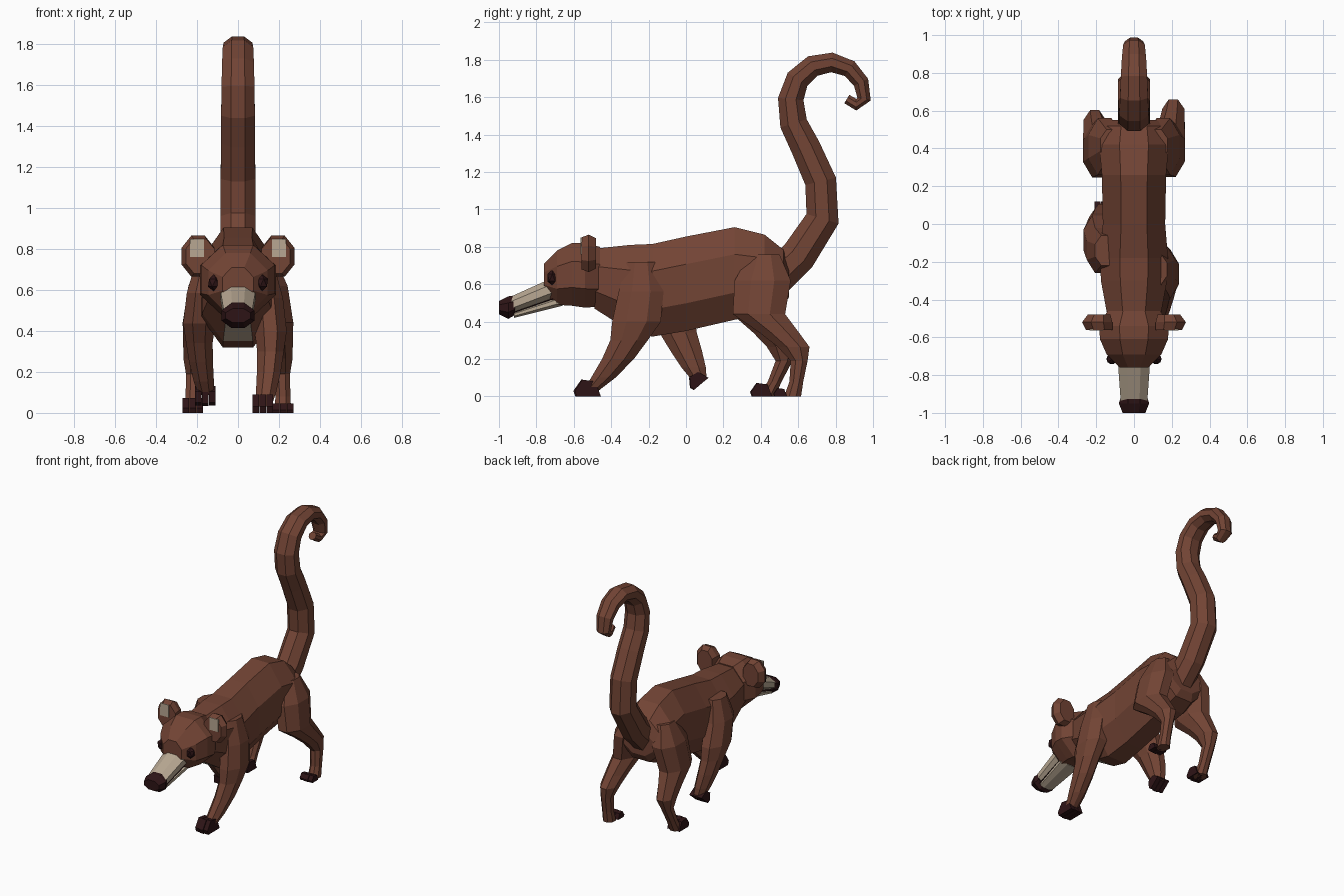
import bpy, bmesh
from math import sin, cos, pi, atan2
from mathutils import Matrix, Vector

cube = bpy.data.objects.get("Cube")
if cube:
    bpy.data.objects.remove(cube, do_unlink=True)


def material(name, *rgb):
    mat = bpy.data.materials.new(name)
    mat.use_nodes = True
    mat.diffuse_color = (*rgb, 1)
    shader = mat.node_tree.nodes["Principled BSDF"]
    shader.inputs["Base Color"].default_value = mat.diffuse_color
    shader.inputs["Roughness"].default_value = .9
    return mat


BROWN = material("brown fur", .17, .058, .035)
CREAM = material("cream fur", .48, .39, .29)
DARK = material("dark skin", .027, .007, .008)
UPRIGHT = pi / 2


def finish(name, bm, *materials):
    bmesh.ops.recalc_face_normals(bm, faces=bm.faces)
    mesh = bpy.data.meshes.new(name)
    bm.to_mesh(mesh)
    bm.free()
    for mat in materials:
        mesh.materials.append(mat)
    obj = bpy.data.objects.new(name, mesh)
    bpy.context.collection.objects.link(obj)
    return obj


def skin(name, rings, *materials):
    """Join a row of point loops into one closed flat-faced part."""
    bm = bmesh.new()
    loops = [[bm.verts.new(point) for point in ring] for ring in rings]
    for lower, upper in zip(loops, loops[1:]):
        for k in range(len(lower)):
            bm.faces.new((lower[k - 1], lower[k], upper[k], upper[k - 1]))
    bm.faces.new(loops[0])
    bm.faces.new(loops[-1])
    return finish(name, bm, *materials)


def ring(centre, width, depth, tilt=UPRIGHT, sides=8):
    """Flat-topped polygon of given half width and half depth, tilted about x."""
    turn = Matrix.Rotation(tilt, 3, "X")
    fit = 1 / cos(pi / sides)
    points = []
    for k in range(sides):
        angle = 2 * pi * (k + .5) / sides
        offset = Vector((width * fit * cos(angle), depth * fit * sin(angle), 0))
        points.append(Vector(centre) + turn @ offset)
    return points


def trunk(name, rows, *materials):
    """Part along y, from rows of position, underside, top and half width."""
    rings = [ring((0, y, (low + high) / 2), width, (high - low) / 2)
             for y, low, high, width in rows]
    return skin(name, rings, *materials)


# Body, with a cream throat on the lowest front faces
body = trunk("body", [(-.49, .47, .79, .14), (-.3, .35, .81, .175), (-.18, .32, .815, .18),
                      (0, .35, .855, .165), (.26, .41, .905, .17), (.42, .44, .865, .185),
                      (.52, .48, .785, .165), (.55, .53, .7, .12)], BROWN, CREAM)
for face in body.data.polygons:
    if face.normal.z < -.6 and abs(face.center.x) < .03 and face.center.y < -.33:
        face.material_index = 1

# Head, muzzle, jaw and nose
trunk("head", [(-.46, .48, .8, .14), (-.54, .475, .82, .185), (-.61, .485, .82, .18),
               (-.69, .49, .78, .145), (-.76, .55, .71, .075)], BROWN)
trunk("muzzle", [(-.69, .53, .645, .088), (-.945, .44, .53, .07)], CREAM)
trunk("lower_jaw", [(-.66, .485, .545, .075), (-.92, .42, .452, .052)], CREAM)
trunk("mouth_line", [(-.7, .522, .53, .065), (-.93, .443, .45, .055)], DARK)
trunk("nose", [(-.915, .435, .54, .07), (-.95, .415, .535, .08), (-1, .44, .51, .06)], DARK)

# Ears and eyes, mirrored
for side, mirror in ("left", 1), ("right", -1):
    skin(side + "_ear", [ring((mirror * .185, -.56, .765), .07, .085),
                         ring((mirror * .195, -.52, .765), .08, .1),
                         ring((mirror * .185, -.48, .765), .06, .08)], BROWN)
    skin(side + "_inner_ear", [ring((mirror * .2, y, .805), .035, .045, sides=4)
                               for y in (-.565, -.557)], CREAM)
    bm = bmesh.new()
    place = (Matrix.Translation((mirror * .117, -.715, .635))
             @ Matrix.Diagonal((.033, .03, .042, 1)))
    bmesh.ops.create_icosphere(bm, subdivisions=1, radius=1, matrix=place)
    finish(side + "_eye", bm, DARK)

# Tail: an S-bend running into a shrinking curl, thinner towards the tip
path = [(.46, .62), (.6, .75), (.73, .95), (.72, 1.15), (.64, 1.33), (.575, 1.46)]
for k in range(7):
    angle, radius = pi - k * pi / 6, .22 - .008 * k
    path.append((.78 + radius * cos(angle), 1.59 + radius * sin(angle)))
path += [(.91, 1.56), (.86, 1.59)]
rings = []
last = len(path) - 1
for k, (y, z) in enumerate(path):
    before, after = path[max(k - 1, 0)], path[min(k + 1, last)]
    heading = atan2(after[1] - before[1], after[0] - before[0])
    t = k / last
    rings.append(ring((0, y, z), .085 - .058 * t ** 3, .1 - .074 * t, heading + UPRIGHT))
skin("tail", rings, BROWN)


def limb_ring(x, y, z, depth):
    return ring((x, y, z), .02 + .45 * depth, depth, tilt=0)


# Hind legs: the same limb, with the lower part swung forward by the stride
HIND = [(.42, .76, .08), (.41, .62, .15), (.39, .44, .14), (.5, .34, .105),
        (.575, .265, .085), (.605, .19, .045), (.59, .08, .037), (.57, 0, .045)]
for side, mirror, stride in ("left", 1, 0), ("right", -1, .14):
    skin(side + "_hind_leg",
         [limb_ring(mirror * (.22 - .17 * z * z), y - stride * max(0, 1 - z / .45), z, depth)
          for y, z, depth in HIND], BROWN)

# Front legs: one reaches forward in a curve, the other swings back, lifted
FRONT = [(.72, .08), (.56, .12), (.4, .13), (.3, .1), (.2, .085), (.1, .065), (.03, .04)]
ELBOW = .56


def front_leg(name, mirror, foot, shoulder, stride, bend, lift):
    rings = []
    for height, depth in FRONT:
        z = lift + height * (1 - lift)
        swing = stride * max(0, 1 - z / ELBOW) ** bend
        x = mirror * (foot + .04 * sin(pi * height / FRONT[0][0]))
        rings.append(limb_ring(x, shoulder + swing, z, depth))
    skin(name, rings, BROWN)


front_leg("left_front_leg", 1, .12, -.24, -.3, 2, 0)
front_leg("right_front_leg", -1, .15, -.14, .25, 1, .06)

# Paws: three dark toes from one side profile, the middle toe a little longer
TOE = [(0, 0), (-.13, 0), (-.14, .03), (-.1, .09), (-.03, .08)]


def paw(name, x, heel, size, lift=0, pitch=0):
    width = .034
    turn = Matrix.Rotation(pitch, 3, "X")
    for k, toe in enumerate(("inner", "middle", "outer")):
        length = size * (1.05 if toe == "middle" else 1)
        centre = Vector((x + (k - 1) * width, heel, lift))
        skin(name + "_" + toe + "_toe",
             [[centre + turn @ Vector((edge, y * length, z * size)) for y, z in TOE]
              for edge in (-.47 * width, .47 * width)], DARK)


paw("left_front_paw", .12, -.455, 1)
paw("right_front_paw", -.16, .12, .75, lift=.1, pitch=.7)
paw("left_hind_paw", .22, .54, .5)
paw("right_hind_paw", -.22, .46, .8)
